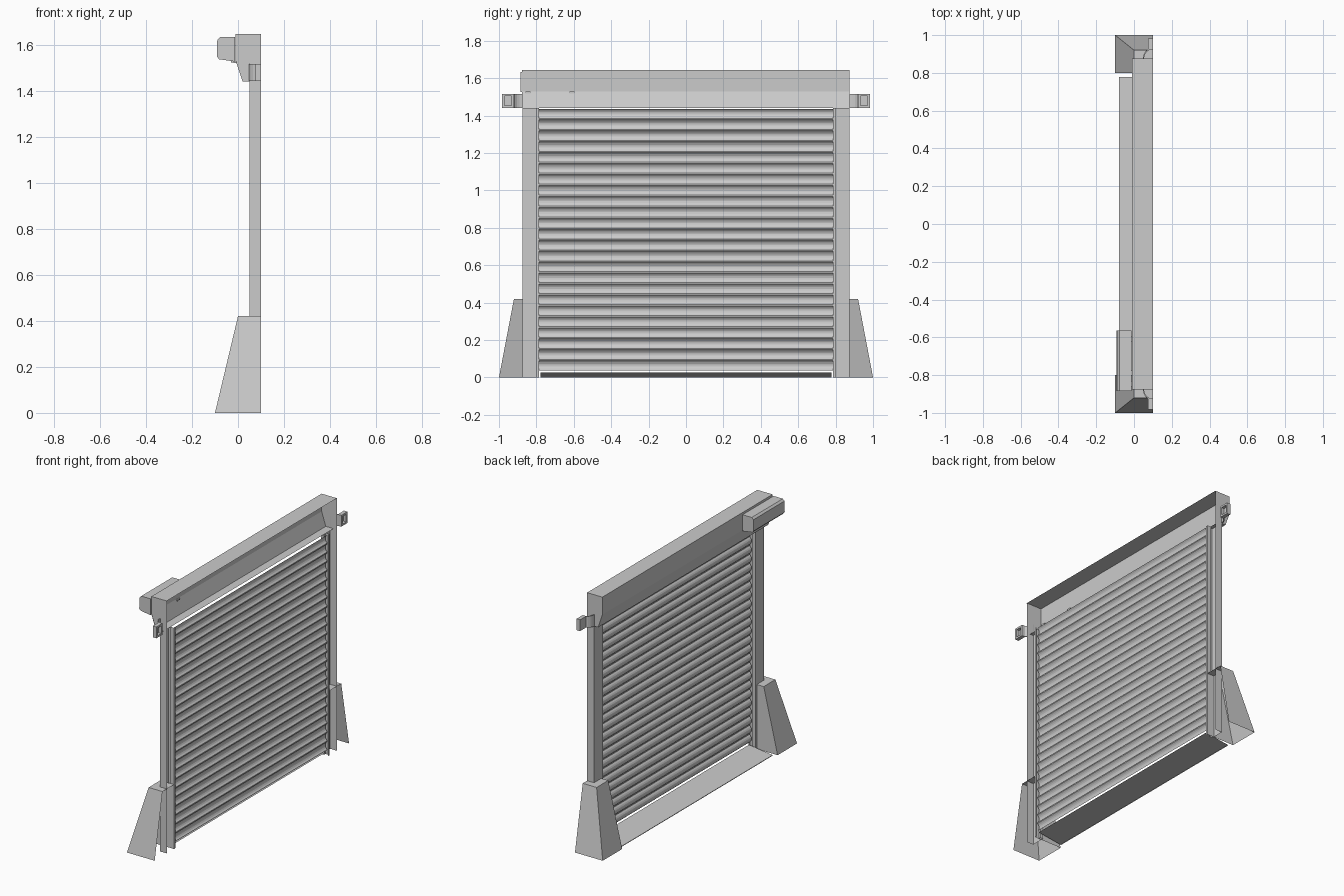
import bpy, bmesh, math
from mathutils import Vector

if "Cube" in bpy.data.objects:
    bpy.data.objects.remove(bpy.data.objects["Cube"])


def make(name, verts, faces, mirror=False, thick=0.0):
    me = bpy.data.meshes.new(name)
    me.from_pydata([Vector(v) for v in verts], [], faces)
    bm = bmesh.new()
    bm.from_mesh(me)
    bmesh.ops.recalc_face_normals(bm, faces=bm.faces)
    bm.to_mesh(me)
    bm.free()
    ob = bpy.data.objects.new(name, me)
    bpy.context.collection.objects.link(ob)
    if thick:
        m = ob.modifiers.new("thickness", 'SOLIDIFY')
        m.thickness = thick
        m.offset = 0
    if mirror:
        m = ob.modifiers.new("mirror", 'MIRROR')
        m.use_axis = (False, True, False)
        m.use_mirror_merge = False
    return ob


def extrude(name, pts, axis, a, b, closed=False, caps=False, **kw):
    """Sweep a profile along y (points are x,z) or z (points are x,y)."""
    def put(p, t):
        return (p[0], t, p[1]) if axis == 'y' else (p[0], p[1], t)
    n = len(pts)
    verts = [put(p, a) for p in pts] + [put(p, b) for p in pts]
    faces = [(i, (i + 1) % n, (i + 1) % n + n, i + n) for i in range(n if closed else n - 1)]
    if caps:
        faces += [tuple(range(n)), tuple(range(2 * n - 1, n - 1, -1))]
    return make(name, verts, faces, **kw)


# roller housing: folded sheet with end plates, open towards the wall (+x)
extrude("roller_housing",
        [(0.10, 1.645), (-0.01, 1.645), (-0.01, 1.53), (0.02, 1.44), (0.075, 1.44)],
        'y', -0.877, 0.875)
plate = [(0.10, 1.645), (-0.01, 1.645), (-0.01, 1.53), (0.02, 1.44), (0.10, 1.44)]
make("housing_end_plate", [(x, 0.875, z) for x, z in plate], [tuple(range(5))], mirror=True)

# motor case with chamfered edges
extrude("motor_case",
        [(-0.012, 1.632), (-0.078, 1.632), (-0.090, 1.620), (-0.092, 1.548),
         (-0.082, 1.536), (-0.012, 1.526)],
        'y', -0.885, -0.565, closed=True, caps=True)
for i, y in enumerate((-0.845, -0.61)):
    extrude(f"motor_tab_{i}", [(-0.03, 1.528), (0.0, 1.528), (0.0, 1.519), (-0.03, 1.522)],
            'y', y - 0.014, y + 0.014, closed=True, caps=True)

# guide posts: channels open to the wall, with a slot for the slats
extrude("guide_post",
        [(0.10, 0.875), (0.05, 0.875), (0.05, 0.785), (0.07, 0.785),
         (0.07, 0.80), (0.099, 0.80), (0.099, 0.785)],
        'z', 0.0, 1.44, mirror=True)

# tapered foot guards, open underneath and towards the wall
make("foot_guard",
     [(0.10, 0.80, 0), (-0.10, 0.80, 0), (-0.10, 1.0, 0), (0.10, 1.0, 0),
      (0.10, 0.80, 0.42), (0.0, 0.80, 0.42), (0.0, 0.92, 0.42), (0.10, 0.92, 0.42)],
     [(0, 1, 5, 4), (1, 2, 6, 5), (2, 3, 7, 6), (4, 5, 6, 7)], mirror=True)

# curtain of curved slats
slats, z0, z1, seg = 24, 0.035, 1.44, 6
pitch = (z1 - z0) / slats
prof = []
for s in range(slats):
    for k in range(seg + 1):
        t = k / seg
        prof.append((0.092 - 0.014 * math.sin(math.pi * t) ** 0.8,
                     z0 + pitch * (s + 0.06 + 0.88 * t)))
curtain = extrude("slat_curtain", prof, 'y', -0.787, 0.787)

# sloping threshold sheet
extrude("threshold", [(-0.08, 0.004), (0.09, 0.026)], 'y', -0.777, 0.777)
extrude("threshold_edge", [(-0.08, 0.004), (-0.08, 0.0)], 'y', -0.777, 0.777)

# curved bracket arms leading to hollow end boxes
arc = [(0.05 + 0.04 * (1 - math.cos(a)), 0.875 + 0.05 * math.sin(a))
       for a in [math.pi / 2 * i / 5 for i in range(6)]]
extrude("bracket_arm", arc, 'z', 1.442, 1.516, thick=0.006, mirror=True)


def ring(x, m):
    return [(x, 0.92 + m, 1.442 + m), (x, 0.983 - m, 1.442 + m),
            (x, 0.983 - m, 1.516 - m), (x, 0.92 + m, 1.516 - m)]


rings = [ring(0.075, 0), ring(0.10, 0), ring(0.10, 0.012), ring(0.08, 0.012)]
faces = [(0, 1, 2, 3), (12, 13, 14, 15)]
for r in range(3):
    for i in range(4):
        j = (i + 1) % 4
        faces.append((r * 4 + i, r * 4 + j, r * 4 + 4 + j, r * 4 + 4 + i))
make("bracket_end", [v for r in rings for v in r], faces, mirror=True)
